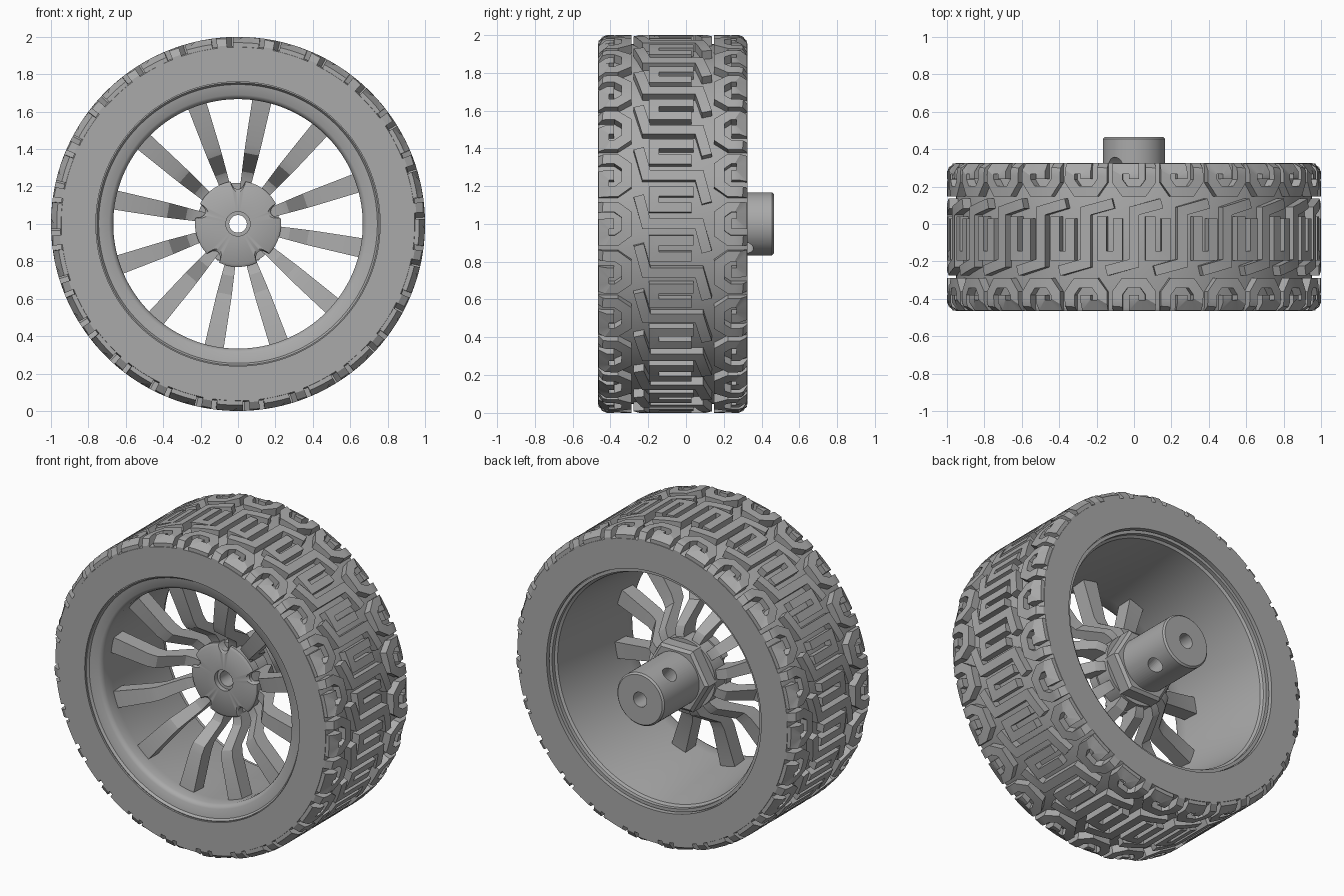
import bpy, bmesh, math
from mathutils import Vector

if "Cube" in bpy.data.objects:
    bpy.data.objects.remove(bpy.data.objects["Cube"])

TAU = math.tau
MID = -0.07      # middle of the tyre along y
HALF = 0.395     # half the tyre width
PITCHES = 24     # tread repeats
SPOKES = 12

grey = bpy.data.materials.new("plain grey")
grey.use_nodes = True
COLOUR = (0.4, 0.4, 0.4, 1)
grey.diffuse_color = COLOUR
grey.node_tree.nodes["Principled BSDF"].inputs["Base Color"].default_value = COLOUR


def polar(a, r, y):
    return Vector((r * math.cos(a), y, 1 + r * math.sin(a)))


def finish(name, bm, angle=35):
    bmesh.ops.recalc_face_normals(bm, faces=bm.faces)
    mesh = bpy.data.meshes.new(name)
    bm.to_mesh(mesh)
    bm.free()
    mesh.materials.append(grey)
    ob = bpy.data.objects.new(name, mesh)
    bpy.context.collection.objects.link(ob)
    bpy.ops.object.select_all(action="DESELECT")
    ob.select_set(True)
    bpy.context.view_layer.objects.active = ob
    bpy.ops.object.shade_smooth_by_angle(angle=math.radians(angle))
    return ob


def lathe(name, profile, segments=96, shape=lambda a, r: r):
    """Closed ring profile of (radius, y) turned about the axle."""
    bm = bmesh.new()
    rings = []
    for i in range(segments):
        a = TAU * i / segments
        rings.append([bm.verts.new(polar(a, shape(a, r), y)) for r, y in profile])
    n = len(profile)
    for i in range(segments):
        p, q = rings[i], rings[(i + 1) % segments]
        for j in range(n):
            k = (j + 1) % n
            bm.faces.new((p[j], p[k], q[k], q[j]))
    return finish(name, bm)


def skin(bm, sections):
    """Joins four-cornered sections into a capped bar."""
    rows = [[bm.verts.new(p) for p in s] for s in sections]
    for p, q in zip(rows, rows[1:]):
        for j in range(4):
            k = (j + 1) % 4
            bm.faces.new((p[j], p[k], q[k], q[j]))
    bm.faces.new(rows[0])
    bm.faces.new(rows[-1][::-1])


# Tyre carcass
lathe("tyre_carcass", [(0.76, MID - HALF), (0.945, MID - HALF), (0.952, MID - HALF + 0.02),
                       (0.952, MID + HALF - 0.02), (0.945, MID + HALF), (0.76, MID + HALF)], 144)


# Tread blocks: bars wrapped round the carcass
def crown(v):
    t = min(1, max(0, (abs(v) - HALF + 0.05) / 0.05))
    return 1 - 0.045 * (1 - math.sqrt(1 - t * t))


def tread_bar(bm, path, turn, width):
    pts = [Vector(p) for p in path]
    dirs = [(b - a).normalized() for a, b in zip(pts, pts[1:])]
    mitres = []
    for i in range(len(pts)):
        d0, d1 = dirs[max(i - 1, 0)], dirs[min(i, len(dirs) - 1)]
        n0, n1 = Vector((-d0.y, d0.x)), Vector((-d1.y, d1.x))
        m = (n0 + n1).normalized()
        mitres.append(m * (width / 2 / m.dot(n0)))
    sections = []
    for i in range(len(dirs)):
        steps = max(1, math.ceil((pts[i + 1] - pts[i]).length / 0.03))
        last = i == len(dirs) - 1
        for s in range(steps + last):
            c = pts[i].lerp(pts[i + 1], s / steps)
            m = mitres[i].lerp(mitres[i + 1], s / steps)
            row = []
            for p, top in ((c + m, 0), (c + m, 1), (c - m, 1), (c - m, 0)):
                v = max(-HALF, min(HALF, p.y))
                r = crown(v) if top else 0.93
                row.append(polar(turn - p.x, r, MID + v))
            sections.append(row)
    skin(bm, sections)


ZED = [(-0.15, -0.18), (0, -0.14), (0, 0.14), (0.15, 0.18)]
CUP = [(0.088, 0.11), (0.088, -0.1), (0.174, -0.1), (0.174, 0.1)]
HOOK = [(0.09, HALF), (0.09, 0.3), (0.05, 0.245), (-0.05, 0.245),
        (-0.09, 0.3), (-0.09, 0.365), (0, 0.365), (0, 0.31)]

centre, shoulders = bmesh.new(), bmesh.new()
for i in range(PITCHES):
    turn = TAU * i / PITCHES
    tread_bar(centre, ZED, turn, 0.055)
    tread_bar(centre, CUP, turn, 0.052)
    tread_bar(shoulders, HOOK, turn, 0.055)
    tread_bar(shoulders, [(-u, -v) for u, v in HOOK], turn, 0.055)
finish("tread_centre", centre, 30)
finish("tread_shoulders", shoulders, 30)

# Rim: rounded front lip, flared barrel and stepped back edge
lathe("rim", [(0.772, -0.44), (0.765, -0.452), (0.755, -0.455), (0.745, -0.44),
              (0.69, -0.43), (0.675, -0.42), (0.667, -0.4), (0.667, -0.33), (0.7, 0.1),
              (0.72, 0.27), (0.735, 0.28), (0.735, 0.305), (0.755, 0.305),
              (0.755, 0.29), (0.772, 0.29)], 128)

# Cranked spokes: (radius, front y, width)
SPOKE = [(0.69, -0.34, 0.105), (0.43, -0.31, 0.085), (0.38, -0.29, 0.08),
         (0.28, -0.14, 0.066), (0.24, -0.12, 0.06), (0.15, -0.11, 0.05)]
bm = bmesh.new()
for i in range(SPOKES):
    a = math.radians(19) + TAU * i / SPOKES
    out = Vector((math.cos(a), 0, math.sin(a)))
    side = Vector((-math.sin(a), 0, math.cos(a)))
    rows = []
    for r, y, w in SPOKE:
        c = Vector((0, 0, 1)) + out * r
        back = y + (0.1 if r > 0.3 else 0.12)
        rows.append([c + side * (s * w / 2) + Vector((0, d, 0))
                     for s, d in ((-1, y), (1, y), (1, back), (-1, back))])
    skin(bm, rows)
finish("spokes", bm, 25)


# Hub cap with five scooped notches
def scoop(a, r):
    if r < 0.2:
        return r
    step = TAU / 5
    d = (a - TAU / 4 + step / 2) % step - step / 2
    return r - 0.045 * math.sqrt(max(0, 1 - (d / 0.17) ** 2))


lathe("hub_cap", [(0.065, -0.145), (0.215, -0.145), (0.23, -0.135), (0.23, -0.08),
                  (0.065, -0.08)], 180, scoop)
lathe("hub_back", [(0.1, -0.09), (0.22, -0.09), (0.22, 0.02), (0.1, 0.02)])

# Hexagonal nut and bored axle sleeve
lathe("hex_nut", [(0.1, 0.01), (0.225, 0.01), (0.225, 0.09), (0.205, 0.105), (0.1, 0.105)], 6)
sleeve = lathe("axle_sleeve", [(0.047, -0.115), (0.167, -0.115), (0.167, 0.455),
                               (0.157, 0.465), (0.047, 0.465)], 64)

# Cross hole through the sleeve
bpy.ops.mesh.primitive_cylinder_add(vertices=32, radius=0.047, depth=0.6, location=(0, 0.31, 1),
                                    rotation=(0, math.radians(-38), 0))
cutter = bpy.context.object
cutter.hide_render = True
cut = sleeve.modifiers.new("cross_hole", "BOOLEAN")
cut.object = cutter
cut.solver = "EXACT"
bpy.context.view_layer.objects.active = sleeve
bpy.ops.object.modifier_apply(modifier=cut.name)
bpy.data.objects.remove(cutter)
